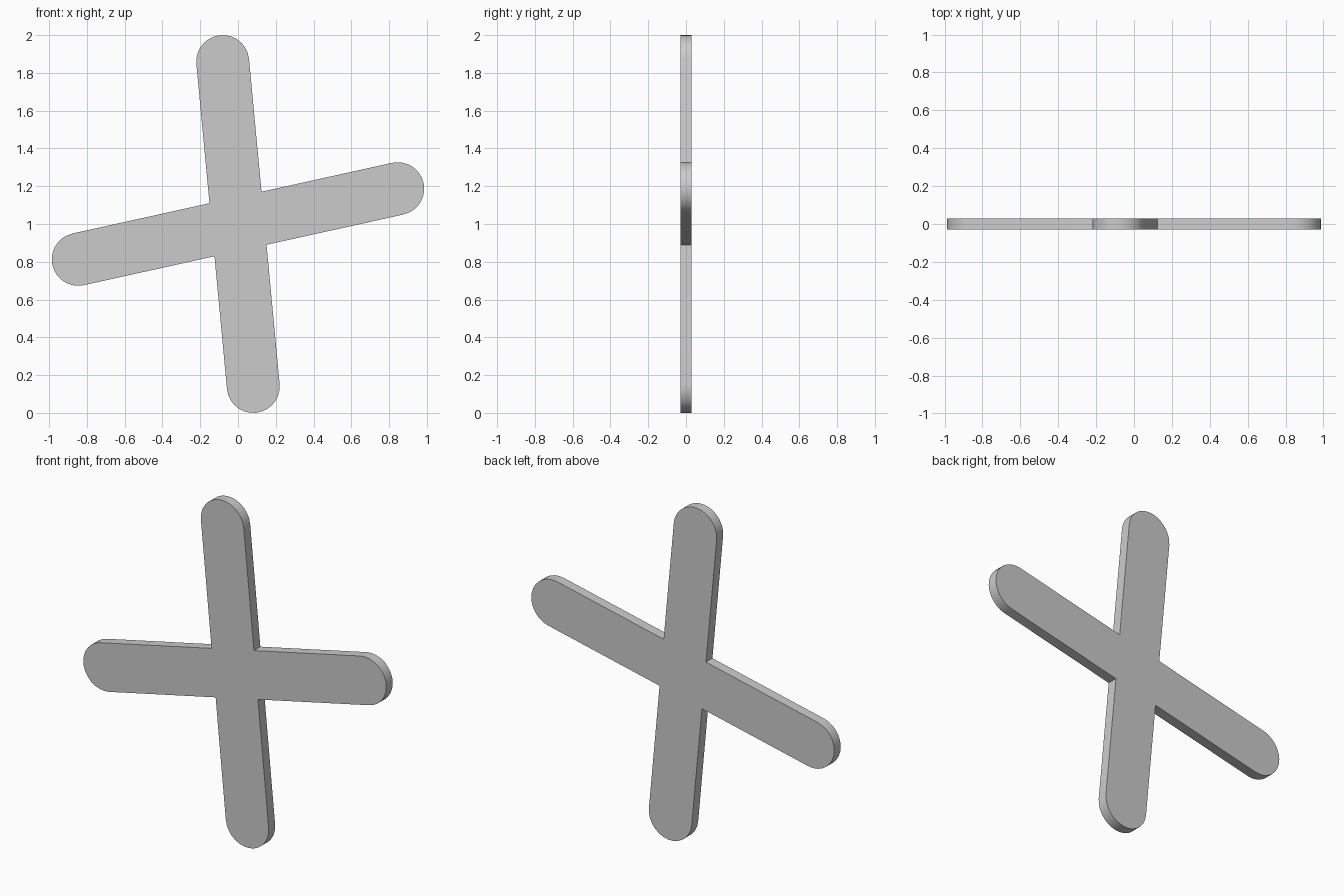
import bpy, bmesh, math
from mathutils import Vector

if "Cube" in bpy.data.objects:
    bpy.data.objects.remove(bpy.data.objects["Cube"])

R = 0.14          # half width of the arms, radius of their round ends
HALF = 0.03       # half thickness
SEG = 14          # segments per round end

# Cap centres relative to the hub at z = 1, counter-clockwise (front view)
right, up = Vector((0.846, 0.187)), Vector((-0.081, 0.86))
arms = [right, up, -right, -up]

# Outline: round end of each arm, then the inner corner to the next arm
outline = []
for i, c in enumerate(arms):
    nxt = arms[(i + 1) % 4].normalized()
    d = c.normalized()
    a0 = math.atan2(d.y, d.x) - math.pi / 2
    for k in range(SEG + 1):
        a = a0 + math.pi * k / SEG
        outline.append(c + R * Vector((math.cos(a), math.sin(a))))
    outline.append((d + nxt) * (R / (d.x * nxt.y - d.y * nxt.x)))

# Extrude the outline into a flat plate
bm = bmesh.new()
face = bm.faces.new([bm.verts.new((p.x, -HALF, p.y + 1)) for p in outline])
ext = bmesh.ops.extrude_face_region(bm, geom=[face], use_keep_orig=True)
new_verts = [v for v in ext["geom"] if isinstance(v, bmesh.types.BMVert)]
bmesh.ops.translate(bm, verts=new_verts, vec=(0, 2 * HALF, 0))
bmesh.ops.recalc_face_normals(bm, faces=bm.faces)
mesh = bpy.data.meshes.new("tilted_cross")
bm.to_mesh(mesh)
bm.free()

cross = bpy.data.objects.new("tilted_cross", mesh)
bpy.context.collection.objects.link(cross)
bpy.context.view_layer.objects.active = cross
cross.select_set(True)
bpy.ops.object.shade_smooth_by_angle(angle=math.radians(30))
